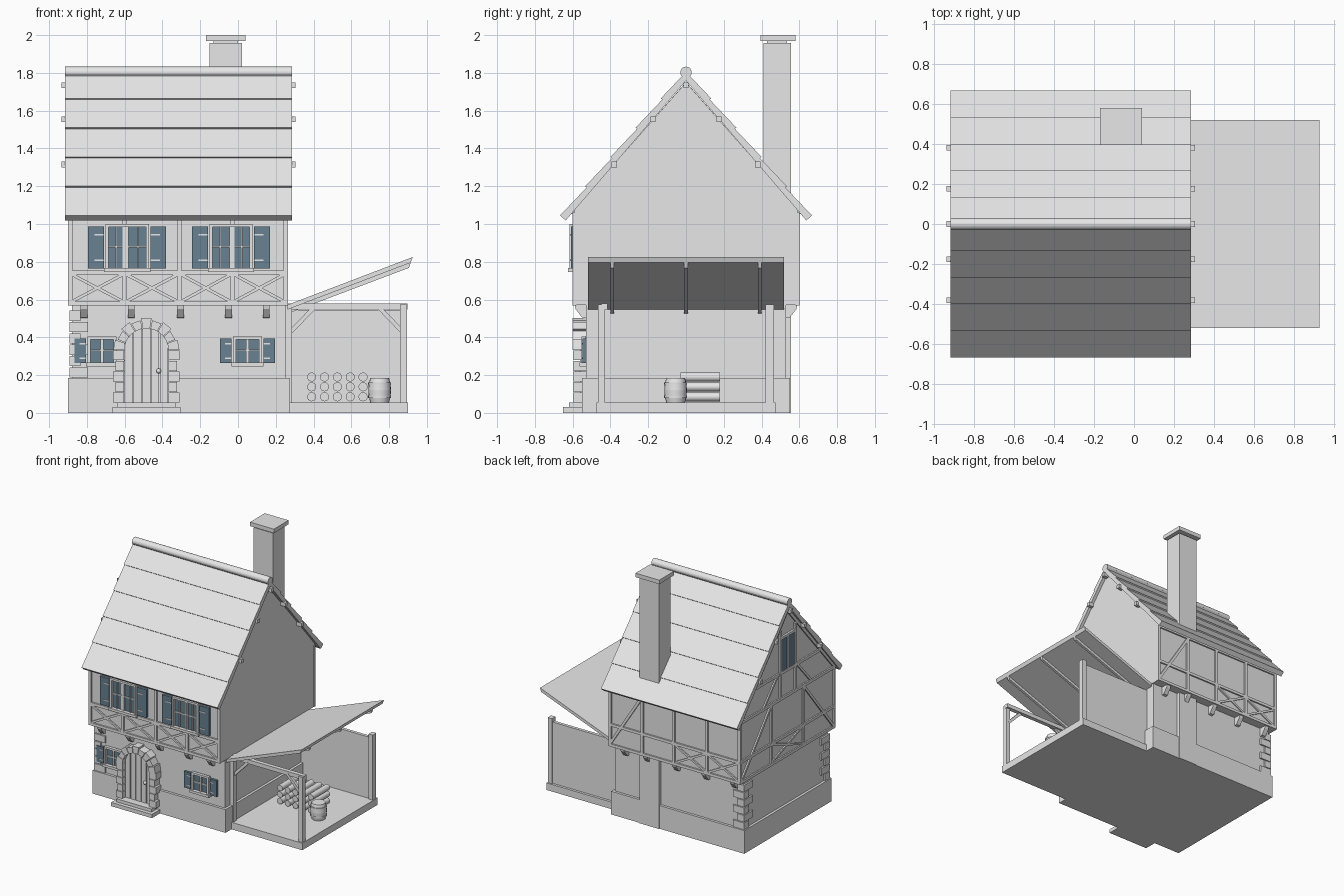
import bpy, bmesh, math
from mathutils import Vector, Matrix

cube = bpy.data.objects.get("Cube")
if cube:
    bpy.data.objects.remove(cube, do_unlink=True)


def material(name, rgb):
    m = bpy.data.materials.new(name)
    m.use_nodes = True
    m.diffuse_color = (*rgb, 1)
    m.node_tree.nodes["Principled BSDF"].inputs["Base Color"].default_value = (*rgb, 1)
    return m


PALE = material("pale grey", (0.8, 0.8, 0.8))
BLUE = material("slate blue", (0.14, 0.22, 0.29))


def finish(name, bm, mat):
    bmesh.ops.recalc_face_normals(bm, faces=bm.faces)
    me = bpy.data.meshes.new(name)
    bm.to_mesh(me)
    bm.free()
    me.materials.append(mat)
    ob = bpy.data.objects.new(name, me)
    bpy.context.collection.objects.link(ob)
    return ob


def box(name, x, y, z, mat=PALE):
    """Box from (min, max) pairs."""
    bm = bmesh.new()
    size = [b - a for a, b in (x, y, z)]
    mid = [(a + b) / 2 for a, b in (x, y, z)]
    bmesh.ops.create_cube(bm, size=1, matrix=Matrix.Translation(mid) @ Matrix.Diagonal((*size, 1)))
    return finish(name, bm, mat)


def prism(name, profile, axis, a, b, mat=PALE):
    """Extrude a profile, (y, z) along x or (x, z) along y."""
    bm = bmesh.new()
    put = (lambda p: (a, *p)) if axis == "x" else (lambda p: (p[0], a, p[1]))
    face = bm.faces.new([bm.verts.new(put(p)) for p in profile])
    new = bmesh.ops.extrude_face_region(bm, geom=[face])["geom"]
    step = (b - a, 0, 0) if axis == "x" else (0, b - a, 0)
    bmesh.ops.translate(bm, vec=step, verts=[v for v in new if isinstance(v, bmesh.types.BMVert)])
    return finish(name, bm, mat)


def beam(name, p, q, w=0.02):
    """Square timber between two points."""
    p, q = Vector(p), Vector(q)
    turn = (q - p).to_track_quat("Z", "Y").to_matrix().to_4x4()
    bm = bmesh.new()
    bmesh.ops.create_cube(bm, size=1, matrix=Matrix.Translation((p + q) / 2) @ turn
                          @ Matrix.Diagonal((w, w, (q - p).length, 1)))
    return finish(name, bm, PALE)


round_parts = []


def tube(name, p, q, r1, r2=None, sides=20):
    p, q = Vector(p), Vector(q)
    turn = (q - p).to_track_quat("Z", "Y").to_matrix().to_4x4()
    bm = bmesh.new()
    bmesh.ops.create_cone(bm, cap_ends=True, segments=sides, radius1=r1, radius2=r2 or r1,
                          depth=(q - p).length, matrix=Matrix.Translation((p + q) / 2) @ turn)
    round_parts.append(finish(name, bm, PALE))


# Main body: plinth, lower walls, jettied upper storey with gables
box("plinth", (-0.9, 0.275), (-0.55, 0.55), (0, 0.185))
box("lower_walls", (-0.88, 0.255), (-0.53, 0.53), (0.18, 0.58))
prism("upper_walls", [(-0.59, 0.57), (0.59, 0.57), (0.59, 1.08), (0, 1.75), (-0.59, 1.08)], "x", -0.89, 0.262)

# Roof of overlapping courses
TOP, EAVE, LOW, N = 1.82, 0.667, 1.045, 5
normal = Vector((TOP - LOW, EAVE)).normalized()
for s in (1, -1):
    for i in range(N):
        p, q = [Vector((EAVE * t, TOP - (TOP - LOW) * t)) for t in (i / N, (i + 1) / N)]
        pts = [p - normal * 0.01, q, q - normal * 0.04, p - normal * 0.04]
        prism("roof_course", [(s * v.x, v.y) for v in pts], "x", -0.915, 0.285)
tube("ridge_roll", (-0.915, 0, 1.803), (0.285, 0, 1.803), 0.03)
for y, z in ((0, 1.735), (0.175, 1.555), (-0.175, 1.555), (0.38, 1.315), (-0.38, 1.315)):
    box("purlin", (-0.935, 0.305), (y - 0.014, y + 0.014), (z - 0.015, z + 0.015))

# Chimney
box("chimney", (-0.15, 0.02), (0.41, 0.556), (0, 1.957))
box("chimney_neck", (-0.13, 0), (0.43, 0.536), (1.95, 1.97))
box("chimney_cap", (-0.17, 0.04), (0.395, 0.58), (1.968, 2.0))

# Timber framing on the two long sides
POSTS = (-0.888, -0.6, -0.31, -0.03, 0.253)
for s in (-1, 1):
    y = s * 0.592
    span = sorted((s * 0.58, s * 0.602))
    for x in POSTS:
        box("wall_post", (x - 0.011, x + 0.011), span, (0.57, 1.06))
    for z in (0.58, 0.742, 1.045):
        box("wall_rail", (-0.9, 0.264), span, (z - 0.011, z + 0.011))
    for i, (a, b) in enumerate(zip(POSTS, POSTS[1:])):
        if s < 0 or i < 2:
            beam("cross_brace", (a, y, 0.585), (b, y, 0.737), 0.016)
            beam("cross_brace", (a, y, 0.737), (b, y, 0.585), 0.016)
    for x in (-0.815, -0.565, -0.305, -0.05, 0.15):
        prism("corbel", [(s * 0.52, 0.575), (s * 0.59, 0.575), (s * 0.585, 0.55), (s * 0.55, 0.505),
                         (s * 0.52, 0.5)], "x", x - 0.018, x + 0.018)
beam("back_brace", (POSTS[4], 0.592, 0.59), (POSTS[3], 0.592, 1.035))

# Timber framing on the left gable
GX = -0.891
gable = (-0.901, -0.88)
for y in (-0.59, -0.2, 0.2, 0.59):
    box("gable_post", gable, (y - 0.011, y + 0.011), (0.57, 1.07))
for z, w in ((0.58, 0.6), (0.742, 0.6), (1.055, 0.6), (1.26, 0.41)):
    box("gable_rail", gable, (-w, w), (z - 0.011, z + 0.011))
for s in (-1, 1):
    beam("gable_brace", (GX, s * 0.58, 0.59), (GX, s * 0.21, 1.045))
    beam("gable_cross", (GX, s * 0.2, 0.59), (GX, -s * 0.2, 0.737), 0.016)
    beam("gable_rafter", (GX, 0, 1.735), (GX, s * 0.6, 1.05), 0.022)
    beam("gable_strut", (GX, s * 0.3, 1.06), (GX, s * 0.12, 1.26), 0.018)
    box("gable_jamb", (-0.905, -0.88), (s * 0.095 - 0.01, s * 0.095 + 0.01), (1.06, 1.6))
box("gable_glass", (-0.897, -0.885), (-0.09, 0.09), (1.27, 1.53), BLUE)
box("gable_lintel", (-0.905, -0.88), (-0.105, 0.105), (1.53, 1.55))
box("gable_mullion", (-0.901, -0.88), (-0.006, 0.006), (1.27, 1.53))


# Front windows with shutters
def window(cx, half, z0, z1, wall, cols, shutter, sides):
    def bar(name, xa, xb, za, zb, out, mat=PALE):
        box(name, (cx + xa, cx + xb), (wall - out, wall + 0.01), (za, zb), mat)
    t = 0.016
    bar("window_glass", -half, half, z0, z1, 0.006, BLUE)
    for s in (-1, 1):
        bar("window_jamb", *sorted((s * half, s * (half - t))), z0, z1, 0.024)
    bar("window_lintel", -half, half, z1 - t, z1, 0.024)
    bar("window_sill", -half - 0.008, half + 0.008, z0 - 0.004, z0 + t, 0.034)
    bar("window_crossbar", -half, half, (z0 + z1) / 2, (z0 + z1) / 2 + 0.008, 0.014)
    for i in range(1, cols):
        x = half * (2 * i / cols - 1)
        w = 0.007 if 2 * i == cols else 0.0035
        bar("window_mullion", x - w, x + w, z0, z1, 0.016)
    lo, hi = z0 + 0.014, z1 - 0.012
    for s in sides:
        edge = sorted((s * (half + 0.008), s * (half + 0.008 + shutter)))
        bar("shutter", *edge, lo, hi, 0.018, BLUE)
        strap = sorted((s * (half + 0.008), s * (half + shutter * 0.7)))
        for f in (0.2, 0.8):
            z = lo + (hi - lo) * f
            bar("shutter_hinge", *strap, z - 0.004, z + 0.004, 0.021)


for cx in (-0.587, -0.037):
    window(cx, 0.115, 0.75, 1.0, -0.592, 4, 0.083, (-1, 1))
window(-0.72, 0.077, 0.25, 0.405, -0.53, 2, 0.06, (-1,))
window(0.05, 0.077, 0.25, 0.405, -0.53, 2, 0.06, (-1, 1))

# Arched door with planks
DX, SPRING, R = -0.485, 0.33, 0.118


def arch_strip(name, a, b, y):
    xs = [b + (a - b) * i / 6 for i in range(7)]
    top = [(DX + x, SPRING + math.sqrt(max(R * R - x * x, 0))) for x in xs]
    prism(name, [(DX + a, 0.05), (DX + b, 0.05)] + top, "y", y, -0.52)


arch_strip("door_backing", -R, R, -0.554)
for i in range(5):
    a = -R + i * 2 * R / 5
    arch_strip("door_plank", a + 0.003, a + 2 * R / 5 - 0.003, -0.562)
bm = bmesh.new()
bmesh.ops.create_uvsphere(bm, u_segments=12, v_segments=8, radius=0.013,
                          matrix=Matrix.Translation((-0.42, -0.572, 0.222)))
round_parts.append(finish("door_knob", bm, PALE))

# Stone door surround and steps
for s in (-1, 1):
    for i in range(5):
        z = 0.055 + i * 0.056
        x = sorted((DX + s * R, DX + s * (0.176 if i % 2 == 0 else 0.163)))
        box("jamb_stone", x, (-0.595, -0.52), (z, z + 0.052))
for i in range(9):
    a, b = [math.pi * (i + f) / 9 for f in (0.04, 0.96)]
    out = 0.175 if i % 2 == 0 else 0.163
    prism("arch_stone", [(DX + r * math.cos(t), SPRING + r * math.sin(t))
                         for r, t in ((R, a), (out, a), (out, b), (R, b))], "y", -0.6, -0.52)
box("lower_step", (-0.665, -0.305), (-0.65, -0.54), (0, 0.03))
box("upper_step", (-0.64, -0.33), (-0.62, -0.54), (0.03, 0.055))

# Corner stones on the left side
for s in (-1, 1):
    for i in range(6):
        z = 0.187 + i * 0.06
        lx, ly = (0.1, 0.065) if i % 2 == 0 else (0.06, 0.11)
        box("corner_stone", (-0.893, -0.893 + lx), sorted((s * 0.543, s * (0.543 - ly))), (z, z + 0.054))

# Side shelter: floor, posts, beam, back wall
box("shelter_floor", (0.26, 0.9), (-0.475, 0.475), (0, 0.056))
box("shelter_front_post", (0.858, 0.895), (-0.465, -0.43), (0.05, 0.575))
box("shelter_wall_post", (0.255, 0.287), (-0.465, -0.43), (0.05, 0.575))
box("shelter_back_post", (0.858, 0.895), (0.42, 0.465), (0.05, 0.575))
box("shelter_beam", (0.26, 0.897), (-0.448, -0.415), (0.547, 0.579))
box("shelter_back_wall", (0.25, 0.87), (0.43, 0.455), (0.05, 0.545))
beam("shelter_brace", (0.28, -0.44, 0.43), (0.4, -0.44, 0.555), 0.022)
beam("shelter_brace", (0.87, -0.44, 0.43), (0.75, -0.44, 0.555), 0.022)

# Shelter roof, rising outwards, with rafters
prism("shelter_roof", [(0.262, 0.572), (0.925, 0.825), (0.914, 0.795), (0.262, 0.547)], "y", -0.52, 0.52)
for y in (-0.39, 0, 0.39):
    prism("shelter_rafter", [(0.262, 0.55), (0.914, 0.796), (0.905, 0.768), (0.262, 0.525)], "y", y - 0.01, y + 0.01)

# Log pile and barrel
for i in range(5):
    for z in (0.085, 0.138, 0.19):
        x = 0.39 + i * 0.068
        tube("log", (x, -0.03, z), (x, 0.18, z), 0.024, sides=14)
BX, BY = 0.75, -0.055
levels = ((0.056, 0.05), (0.09, 0.058), (0.12, 0.06), (0.15, 0.058), (0.184, 0.05))
for (z0, r0), (z1, r1) in zip(levels, levels[1:]):
    tube("barrel_body", (BX, BY, z0), (BX, BY, z1), r0, r1)
for z in (0.085, 0.155):
    tube("barrel_hoop", (BX, BY, z - 0.006), (BX, BY, z + 0.006), 0.061)

bpy.ops.object.select_all(action="DESELECT")
for ob in round_parts:
    ob.select_set(True)
bpy.context.view_layer.objects.active = round_parts[0]
bpy.ops.object.shade_smooth_by_angle(angle=math.radians(40))
